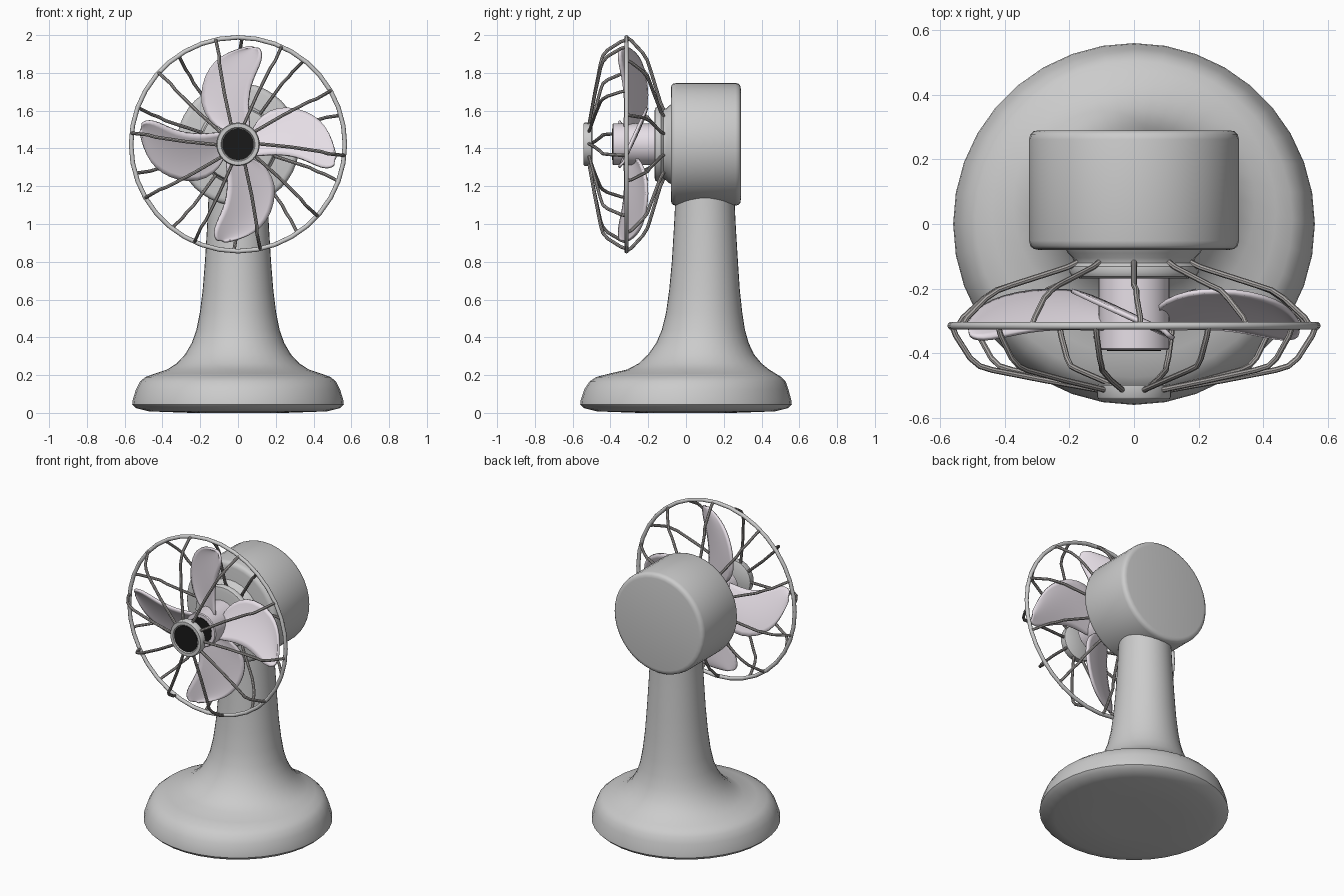
import bpy, bmesh
from math import sin, cos, pi, radians

if "Cube" in bpy.data.objects:
    bpy.data.objects.remove(bpy.data.objects["Cube"])

CZ = 1.422  # height of the fan axis


def material(name, rgb):
    m = bpy.data.materials.new(name)
    m.diffuse_color = (*rgb, 1)
    m.use_nodes = True
    m.node_tree.nodes["Principled BSDF"].inputs["Base Color"].default_value = m.diffuse_color
    return m


BLADE = material("pale_lilac", (0.80, 0.74, 0.80))
WIRE = material("dark_wire", (0.40, 0.38, 0.37))
BLACK = material("black", (0.01, 0.01, 0.01))


def finish(name, bm, mat=None):
    bmesh.ops.recalc_face_normals(bm, faces=bm.faces)
    me = bpy.data.meshes.new(name)
    bm.to_mesh(me)
    bm.free()
    ob = bpy.data.objects.new(name, me)
    bpy.context.collection.objects.link(ob)
    if mat:
        me.materials.append(mat)
    return ob


def lathe(name, rings, place, mat=None, n=32):
    """Skin circles placed by place(radius_cos, radius_sin, ring), with end caps."""
    bm = bmesh.new()
    loops = [[bm.verts.new(place(r[0] * cos(2 * pi * i / n), r[0] * sin(2 * pi * i / n), r))
              for i in range(n)] for r in rings]
    for a, b in zip(loops, loops[1:]):
        for i in range(n):
            j = (i + 1) % n
            bm.faces.new((a[i], a[j], b[j], b[i]))
    bm.faces.new(loops[0])
    bm.faces.new(loops[-1])
    return finish(name, bm, mat)


def upright(c, s, r):      # ring = radius, z, y offset
    return (c, s + r[2], r[1])


def facing(c, s, r):       # ring = radius, y
    return (c, r[1], CZ + s)


# Base and column: one flowing shape whose centre drifts backwards
lathe("base_and_column", [
    (.25, 0, 0), (.47, .008, 0), (.54, .025, 0), (.56, .045, 0), (.557, .07, 0),
    (.54, .125, .002), (.52, .165, .008), (.49, .19, .015), (.44, .208, .035),
    (.375, .23, .065), (.325, .262, .075), (.28, .31, .08), (.245, .37, .087),
    (.22, .44, .092), (.202, .53, .096), (.187, .65, .098), (.175, .80, .1),
    (.164, .98, .1), (.158, 1.1, .1), (.155, 1.2, .1)], upright, n=36)

# Motor housing with rounded rims, and its stepped front collar
lathe("motor_housing", [
    (.295, .29), (.311, .287), (.321, .278), (.325, .262),
    (.325, -.052), (.321, -.068), (.311, -.077), (.295, -.08)], facing, n=40)
lathe("front_collar", [
    (.215, -.07), (.205, -.09), (.19, -.105), (.185, -.12), (.198, -.132),
    (.2, -.15), (.192, -.163), (.17, -.168)], facing)

# Hub with dark nose
lathe("blade_hub", [(.11, -.16), (.11, -.385), (.105, -.39)], facing, BLADE)
lathe("hub_nose", [(.083, -.385), (.083, -.393)], facing, BLACK)

# Guard centre cap: rim with a dark inset disc
lathe("guard_cap", [(.108, -.495), (.115, -.5), (.115, -.535), (.11, -.542),
                    (.09, -.542), (.085, -.535)], facing)
lathe("guard_cap_disc", [(.083, -.53), (.083, -.5385)], facing, BLACK)

# Blades: swept outline between two edges, pitched and slightly cambered
LEFT = [(-.06, .07), (-.12, .092), (-.183, .165), (-.2, .26), (-.175, .365),
        (-.125, .44), (-.06, .485), (.02, .51), (.065, .516)]
RIGHT = [(.06, .07), (.06, .11), (.053, .18), (.055, .25), (.07, .325),
         (.10, .39), (.124, .445), (.125, .488), (.108, .51)]
for k in range(4):
    a = k * pi / 2
    bm = bmesh.new()
    rows = []
    for (lx, lz), (rx, rz) in zip(LEFT, RIGHT):
        row = []
        for i in range(6):
            t = i / 5
            x, z = lx + (rx - lx) * t, lz + (rz - lz) * t
            y = -.297 - .47 * x + .012 * (1 - (2 * t - 1) ** 2)
            row.append(bm.verts.new((x * cos(a) - z * sin(a), y, CZ + x * sin(a) + z * cos(a))))
        rows.append(row)
    for p, q in zip(rows, rows[1:]):
        for i in range(5):
            bm.faces.new((p[i], p[i + 1], q[i + 1], q[i]))
    ob = finish(f"blade_{k + 1}", bm, BLADE)
    sub = ob.modifiers.new("smooth", 'SUBSURF')
    sub.levels = sub.render_levels = 1
    thick = ob.modifiers.new("thickness", 'SOLIDIFY')
    thick.thickness, thick.offset = .014, 0

# Guard outer ring
bpy.ops.mesh.primitive_torus_add(major_segments=36, minor_segments=10, major_radius=.566,
                                 minor_radius=.012, location=(0, -.315, CZ), rotation=(pi / 2, 0, 0))
bpy.context.object.name = "guard_ring"


# Guard wires: path points are radius, y, angle offset in degrees
def wires(name, path, start):
    cu = bpy.data.curves.new(name, 'CURVE')
    cu.dimensions = '3D'
    cu.bevel_depth = .009
    cu.bevel_resolution = 2
    cu.use_fill_caps = True
    for k in range(10):
        sp = cu.splines.new('POLY')
        sp.points.add(len(path) - 1)
        for pt, (r, y, off) in zip(sp.points, path):
            a = radians(start + 36 * k + off)
            pt.co = (r * cos(a), y, CZ + r * sin(a), 1)
    cu.materials.append(WIRE)
    ob = bpy.data.objects.new(name, cu)
    bpy.context.collection.objects.link(ob)
    bpy.ops.object.select_all(action='DESELECT')
    ob.select_set(True)
    bpy.context.view_layer.objects.active = ob
    bpy.ops.object.convert(target='MESH')


wires("front_guard_wires", [(.10, -.515, 8), (.28, -.483, 3), (.44, -.452, 1), (.48, -.44, 0),
                            (.51, -.415, 0), (.555, -.345, 0), (.566, -.315, 0)], 102)
wires("rear_guard_wires", [(.18, -.117, 0), (.22, -.135, 0), (.40, -.19, 0), (.445, -.205, -1),
                           (.485, -.23, -1), (.55, -.29, -2), (.566, -.315, -2)], 90)

# Smooth shading with crisp edges
bpy.ops.object.select_all(action='DESELECT')
for ob in bpy.context.scene.objects:
    if ob.type == 'MESH':
        ob.select_set(True)
        bpy.context.view_layer.objects.active = ob
bpy.ops.object.shade_smooth_by_angle(angle=radians(40))
